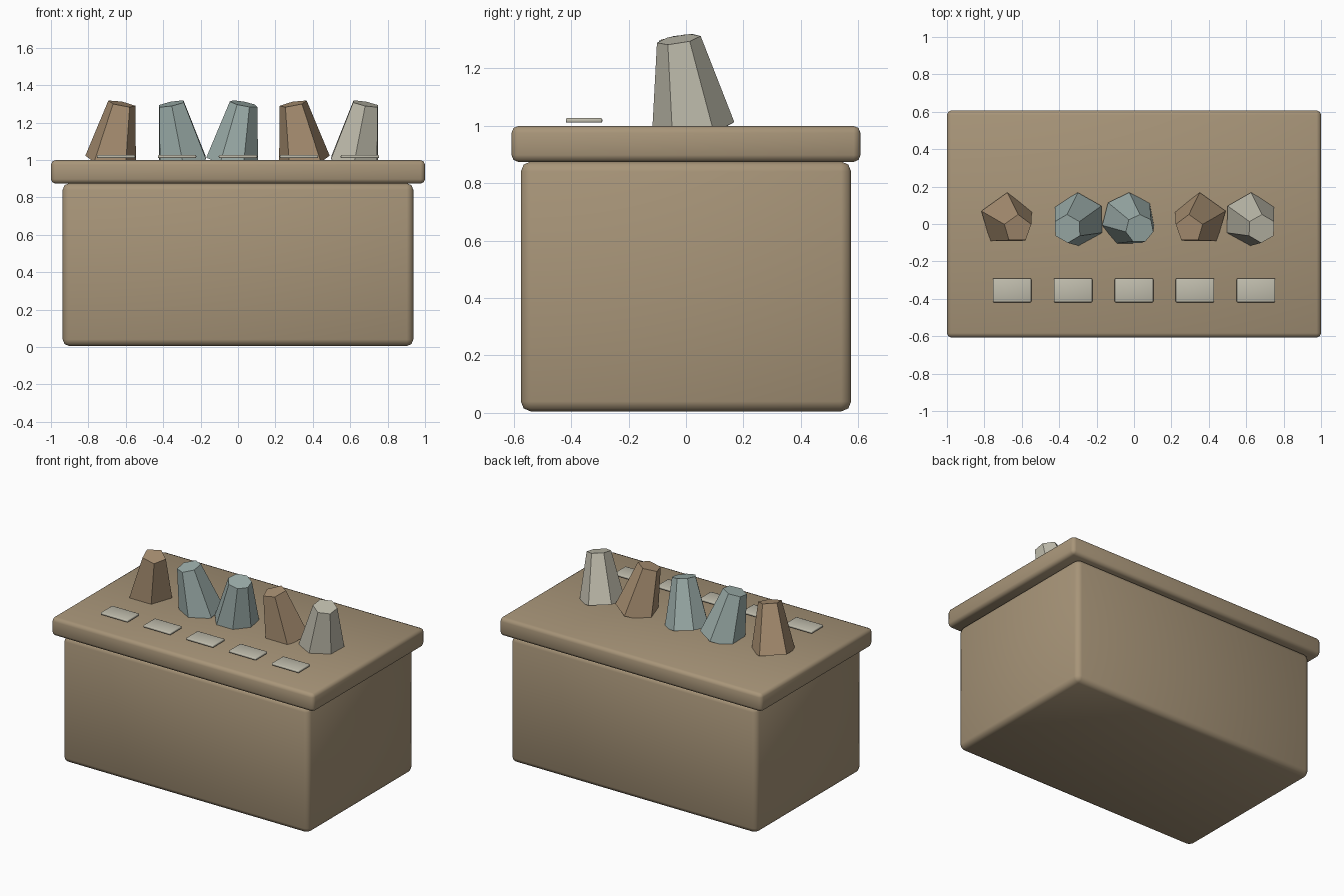
import bpy
import bmesh
from math import radians

cube = bpy.data.objects.get("Cube")
if cube:
    bpy.data.objects.remove(cube, do_unlink=True)


def material(name, rgb):
    mat = bpy.data.materials.new(name)
    mat.use_nodes = True
    color = (*rgb, 1)
    mat.diffuse_color = color
    mat.node_tree.nodes["Principled BSDF"].inputs["Base Color"].default_value = color
    return mat


TAN = material("tan wood", (0.39, 0.30, 0.19))
BROWN = material("warm brown", (0.40, 0.28, 0.17))
TEAL = material("pale teal", (0.34, 0.43, 0.41))
CREAM = material("cream", (0.53, 0.51, 0.42))


def add_object(name, bm, mat, location):
    mesh = bpy.data.meshes.new(name)
    bm.to_mesh(mesh)
    bm.free()
    mesh.materials.append(mat)
    obj = bpy.data.objects.new(name, mesh)
    obj.location = location
    bpy.context.collection.objects.link(obj)
    return obj


def box(name, size, location, mat, bevel, segments=2):
    """Box with rounded edges."""
    bm = bmesh.new()
    bmesh.ops.create_cube(bm, size=1)
    bmesh.ops.scale(bm, vec=size, verts=bm.verts)
    bmesh.ops.bevel(bm, geom=bm.edges[:], offset=bevel, segments=segments,
                    profile=0.5, affect='EDGES')
    obj = add_object(name, bm, mat, location)
    bpy.ops.object.select_all(action='DESELECT')
    obj.select_set(True)
    bpy.context.view_layer.objects.active = obj
    bpy.ops.object.shade_smooth_by_angle(angle=radians(50))
    return obj


def specimen(name, sides, location, lean, mat):
    """Tapered faceted block, leaning forward and sideways."""
    bm = bmesh.new()
    bmesh.ops.create_cone(bm, cap_ends=True, segments=sides,
                          radius1=0.145, radius2=0.077, depth=0.32)
    obj = add_object(name, bm, mat, location)
    obj.rotation_euler = (radians(9), radians(lean), 0)


# Display case: body and overhanging top
box("case_body", (1.875, 1.15, 0.87), (0, 0, 0.44), TAN, 0.035)
box("case_top", (2.0, 1.215, 0.125), (0, 0, 0.936), TAN, 0.024)

# Row of faceted blocks, each with a label plate in front
row = [(5, BROWN), (6, TEAL), (7, TEAL), (5, BROWN), (6, CREAM)]
for i, (sides, mat) in enumerate(row):
    x = (i - 2) * 0.326
    lean = -11 if i % 2 else 11
    specimen(f"faceted_block_{i + 1}", sides, (x, 0, 1.145), lean, mat)
    box(f"label_plate_{i + 1}", (0.206, 0.127, 0.016), (x, -0.355, 1.018),
        CREAM, 0.005)
